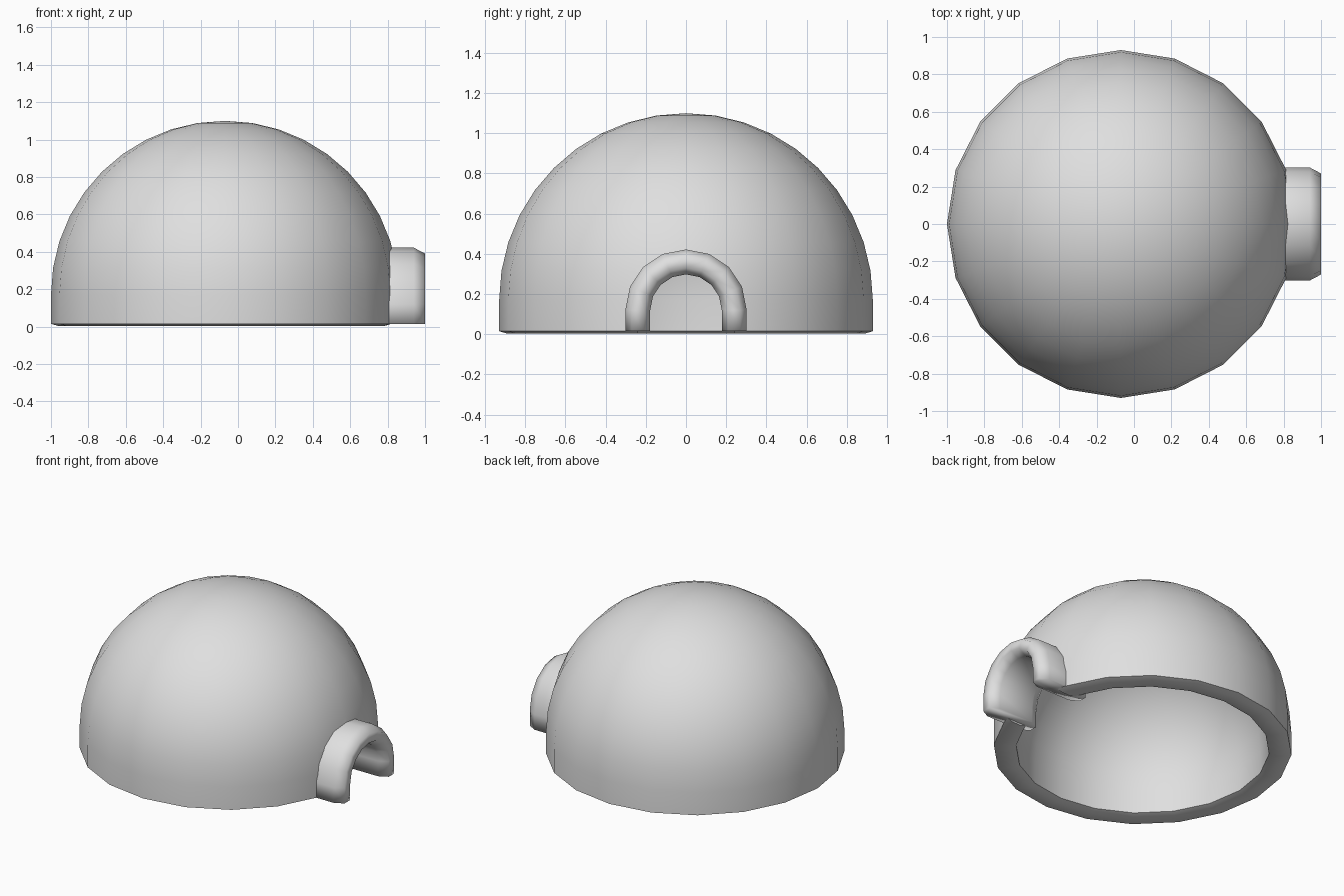
import bpy, bmesh
from math import sin, cos, pi, radians
from mathutils import Vector, Matrix

default = bpy.data.objects.get("Cube")
if default:
    bpy.data.objects.remove(default, do_unlink=True)

GREY = (0.74, 0.74, 0.74, 1)
mat = bpy.data.materials.new("light_grey")
mat.use_nodes = True
mat.diffuse_color = GREY
mat.node_tree.nodes["Principled BSDF"].inputs["Base Color"].default_value = GREY

CENTRE_X = -0.07   # dome axis
SPRING_Z = 0.17    # height where the dome starts to curve
OUTER, INNER = 0.93, 0.79
ARCH_Z = 0.12      # height where the arch starts to curve


def make_object(name, bm):
    bmesh.ops.recalc_face_normals(bm, faces=bm.faces)
    mesh = bpy.data.meshes.new(name)
    bm.to_mesh(mesh)
    bm.free()
    obj = bpy.data.objects.new(name, mesh)
    bpy.context.collection.objects.link(obj)
    mesh.materials.append(mat)
    return obj


def activate(obj):
    bpy.ops.object.select_all(action='DESELECT')
    obj.select_set(True)
    bpy.context.view_layer.objects.active = obj


def smooth(obj, degrees):
    activate(obj)
    bpy.ops.object.shade_smooth_by_angle(angle=radians(degrees))


def arch_solid(name, section, foot_z):
    """Sweep a closed (x, radius) section along a round-topped doorway."""
    bm = bmesh.new()
    steps = 8
    angles = [i * pi / steps for i in range(steps + 1)]
    path = [(0, foot_z)] + [(a, None) for a in angles] + [(pi, foot_z)]
    rings = []
    for a, z in path:
        rings.append([bm.verts.new((x, r * cos(a), ARCH_Z + r * sin(a) if z is None else z))
                      for x, r in section])
    n = len(section)
    for r1, r2 in zip(rings, rings[1:]):
        for i in range(n):
            j = (i + 1) % n
            bm.faces.new((r1[i], r1[j], r2[j], r2[i]))
    bm.faces.new(rings[0])
    bm.faces.new(rings[-1])
    return make_object(name, bm)


# Hollow dome: one wall profile spun around the axis
def quarter(radius):
    return [(radius * cos(i * pi / 20), SPRING_Z + radius * sin(i * pi / 20)) for i in range(11)]


profile = quarter(OUTER)[::-1] + [(OUTER, 0.015), (OUTER - 0.04, 0.003),
                                  (INNER + 0.04, 0.003), (INNER, 0.015)] + quarter(INNER)
bm = bmesh.new()
verts = [bm.verts.new((r, 0, z)) for r, z in profile]
edges = [bm.edges.new(pair) for pair in zip(verts, verts[1:])]
bmesh.ops.spin(bm, geom=verts + edges, cent=(0, 0, 0), axis=(0, 0, 1),
               angle=2 * pi, steps=20)
bmesh.ops.remove_doubles(bm, verts=bm.verts, dist=0.0005)
bmesh.ops.transform(bm, matrix=Matrix.Translation(Vector((CENTRE_X, 0, 0))), verts=bm.verts)
dome = make_object("dome", bm)

# Doorway opening, cut along the middle of the arch
bm = bmesh.new()
outline = [(-0.24, -0.1)] + [(-0.24 * cos(i * pi / 8), ARCH_Z + 0.24 * sin(i * pi / 8))
                             for i in range(9)] + [(0.24, -0.1)]
face = bm.faces.new([bm.verts.new((0.5, y, z)) for y, z in outline])
ext = bmesh.ops.extrude_face_region(bm, geom=[face])
bmesh.ops.translate(bm, vec=(0.6, 0, 0),
                    verts=[v for v in ext["geom"] if isinstance(v, bmesh.types.BMVert)])
cutter = make_object("doorway_cutter", bm)
cutter.hide_render = True
cut = dome.modifiers.new("doorway", 'BOOLEAN')
cut.operation = 'DIFFERENCE'
cut.solver = 'EXACT'
cut.object = cutter
activate(dome)
bpy.ops.object.modifier_apply(modifier=cut.name)
bpy.data.objects.remove(cutter, do_unlink=True)
smooth(dome, 40)

# Entrance arch with softened edges, running through the wall
section = [(0.62, 0.21), (0.62, 0.27), (0.68, 0.302), (0.94, 0.302),
           (1.0, 0.27), (1.0, 0.21), (0.94, 0.178), (0.68, 0.178)]
arch = arch_solid("entrance_arch", section, 0.015)
smooth(arch, 100)
